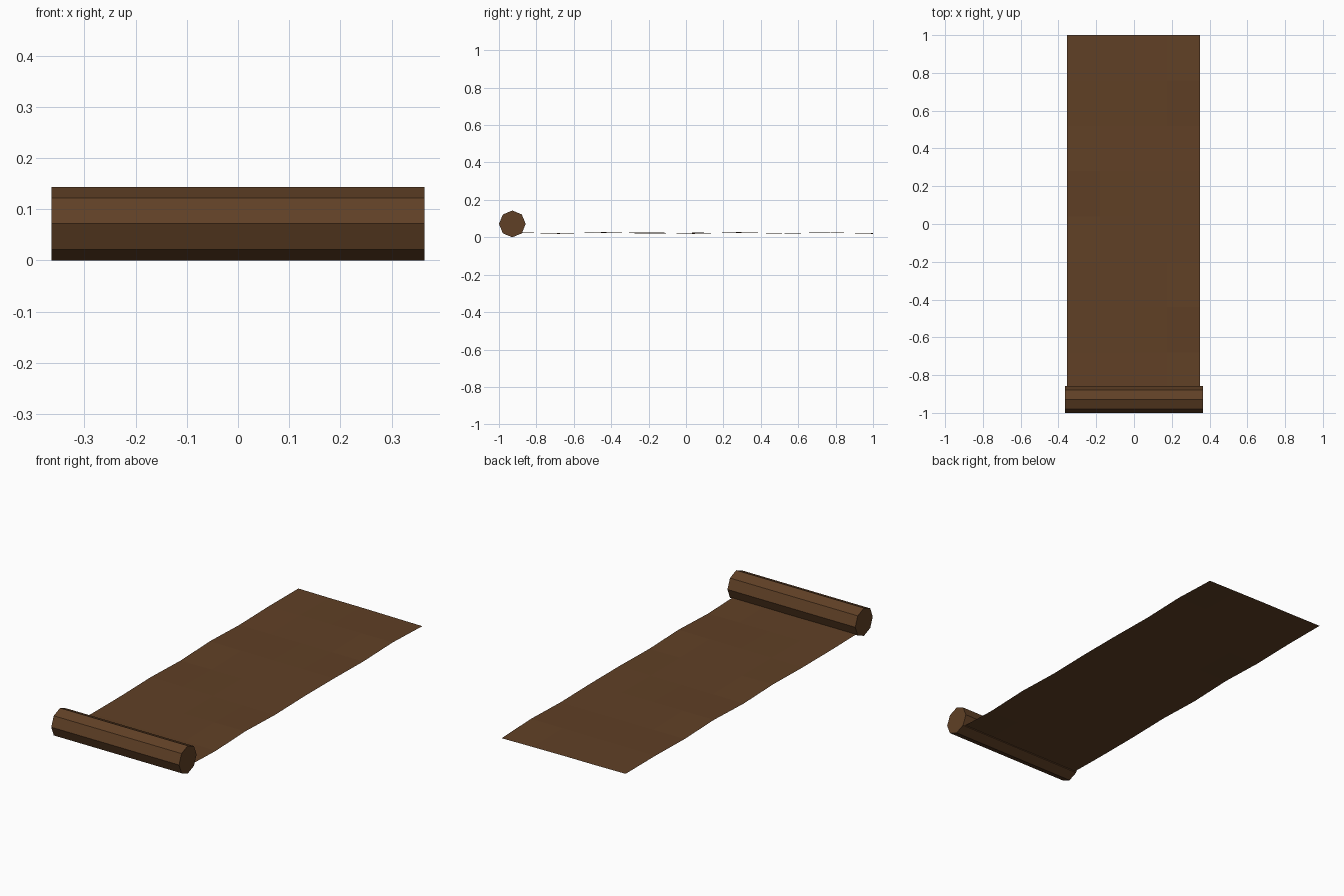
import bpy, bmesh, math
from mathutils import Matrix

if "Cube" in bpy.data.objects:
    bpy.data.objects.remove(bpy.data.objects["Cube"])

leather = bpy.data.materials.new("brown_hide")
leather.diffuse_color = (0.117, 0.051, 0.019, 1)
leather.use_nodes = True
leather.node_tree.nodes["Principled BSDF"].inputs["Base Color"].default_value = leather.diffuse_color


def finish(name, bm):
    mesh = bpy.data.meshes.new(name)
    bm.to_mesh(mesh)
    bm.free()
    mesh.materials.append(leather)
    obj = bpy.data.objects.new(name, mesh)
    bpy.context.collection.objects.link(obj)
    return obj


# Rolled-up end: an eight-sided cylinder lying along x
R = 0.0715
bm = bmesh.new()
bmesh.ops.create_cone(bm, cap_ends=True, segments=8, radius1=R, radius2=R, depth=0.728,
                      matrix=Matrix.Translation((0, -1 + R, R)) @ Matrix.Rotation(math.pi / 2, 4, 'Y'))
finish("rolled_end", bm)

# Unrolled mat: a thin sheet with slight ripples
bm = bmesh.new()
bmesh.ops.create_grid(bm, x_segments=4, y_segments=8, size=1)
for v in bm.verts:
    u, w = v.co.x, v.co.y
    y = 0.04 + 0.96 * w
    ripple = 0.0045 * math.cos((y - 0.8) * 11 + u * 0.8) * (0.35 + 0.65 * abs(u))
    v.co = (-0.003 + 0.353 * u, y, 0.023 + ripple)
finish("unrolled_mat", bm)
